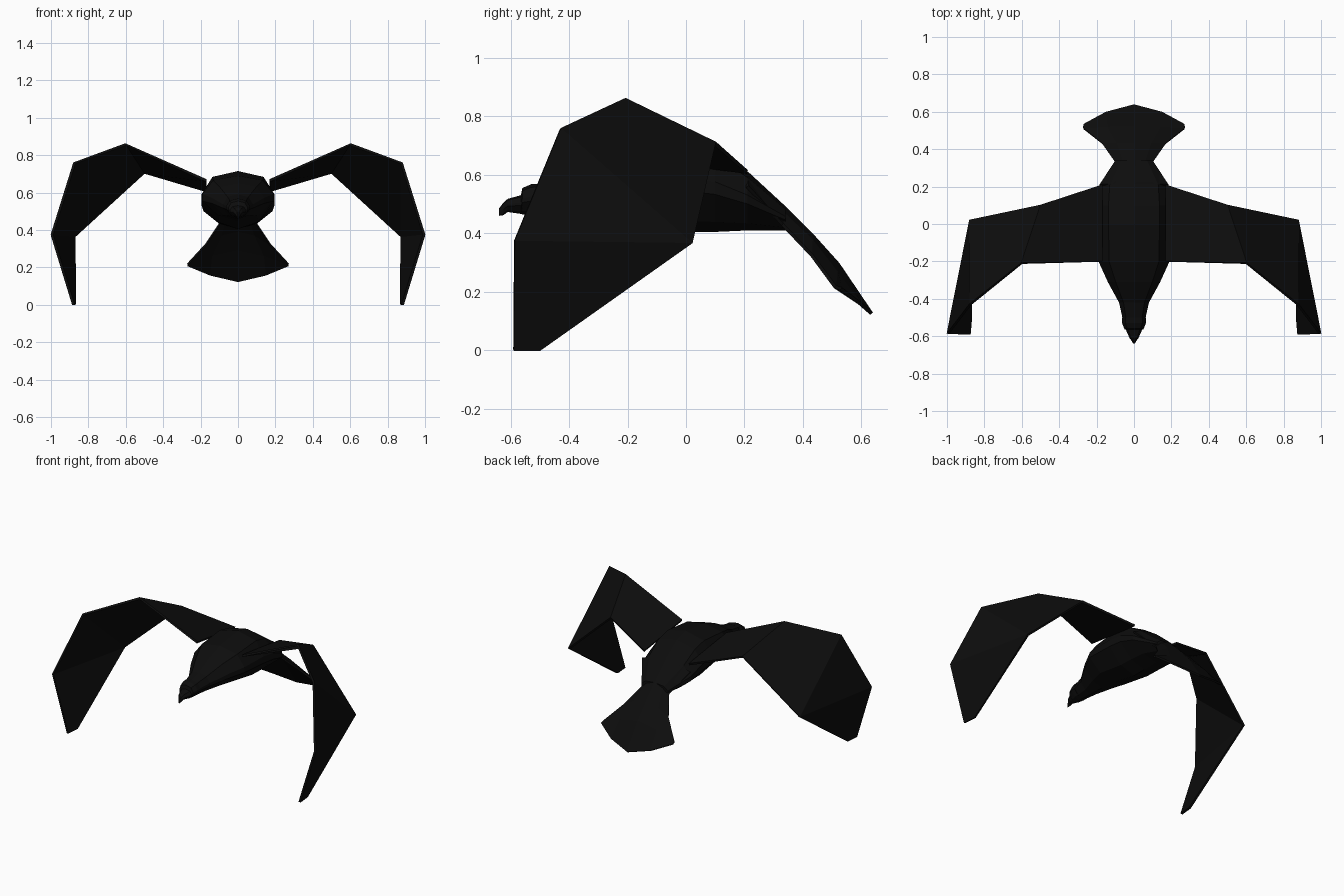
import bpy, bmesh

if "Cube" in bpy.data.objects:
    bpy.data.objects.remove(bpy.data.objects["Cube"])

black = bpy.data.materials.new("feather_black")
black.diffuse_color = (0.004, 0.004, 0.004, 1)
black.use_nodes = True
black.node_tree.nodes["Principled BSDF"].inputs["Base Color"].default_value = black.diffuse_color


def make(name, verts, faces):
    mesh = bpy.data.meshes.new(name)
    mesh.from_pydata(verts, [], faces)
    bm = bmesh.new()
    bm.from_mesh(mesh)
    bmesh.ops.recalc_face_normals(bm, faces=bm.faces)
    bm.to_mesh(mesh)
    bm.free()
    mesh.materials.append(black)
    ob = bpy.data.objects.new(name, mesh)
    bpy.context.collection.objects.link(ob)
    return ob


def loft(name, stations, section):
    """Skin rings along y; each station is (y, top, bottom, half width)."""
    half = section[1:-1]
    ring = section + [(-x, h) for x, h in reversed(half)]
    n = len(ring)
    verts = [(x * w, y, b + h * (t - b)) for y, t, b, w in stations for x, h in ring]
    faces = [(r * n + i, r * n + (i + 1) % n, (r + 1) * n + (i + 1) % n, (r + 1) * n + i)
             for r in range(len(stations) - 1) for i in range(n)]
    faces += [tuple(range(n)), tuple(range(len(verts) - n, len(verts)))]
    return make(name, verts, faces)


def solidify(ob, thickness):
    m = ob.modifiers.new("thickness", 'SOLIDIFY')
    m.thickness = thickness
    m.offset = 0


# Torso: boxy chest tapering to neck and tail root
section = [(0, 1), (.7, .9), (1, .6), (1, .45), (.55, .12), (0, 0)]
loft("body", [(-.50, .57, .462, .062), (-.42, .59, .458, .08), (-.31, .65, .455, .14),
              (-.20, .69, .445, .19), (0, .715, .405, .195), (.10, .69, .405, .195),
              (.21, .612, .41, .185), (.34, .49, .41, .10)], section)

# Head and hooked beak
loft("head", [(-.50, .57, .462, .065), (-.53, .568, .463, .064), (-.56, .555, .465, .052),
              (-.565, .53, .466, .048)], section)
loft("beak", [(-.56, .532, .466, .046), (-.61, .518, .473, .024), (-.625, .505, .462, .012),
              (-.64, .485, .46, .004)], section)

# Drooping wings: leading edge, wrist, tip, then trailing edge
outline = [(.17, -.20, .665), (.60, -.21, .858), (.875, -.43, .758), (.995, -.587, .375),
           (.88, -.59, .0), (.872, -.50, .0), (.875, .02, .365), (.50, .10, .707), (.17, .21, .61)]
panels = [(0, 1, 7, 8), (1, 2, 6, 7), (2, 3, 6), (3, 4, 5, 6)]
for side, label in ((1, "left"), (-1, "right")):
    wing = make(label + "_wing", [(side * x, y, z) for x, y, z in outline], panels)
    solidify(wing, .014)

# Fanned tail, arched across and bending down; rows of centre, middle, edge
rows = [[(0, .21, .605), (.10, .21, .59), (.18, .21, .56)],
        [(0, .34, .485), (.06, .335, .465), (.10, .33, .43)],
        [(0, .43, .395), (.09, .43, .375), (.17, .43, .325)],
        [(0, .52, .295), (.14, .515, .265), (.27, .51, .217)],
        [(0, .635, .125), (.15, .595, .16), (.27, .53, .21)]]
verts = []
for c, m, e in rows:
    flip = lambda p: (-p[0], p[1], p[2])
    verts += [flip(e), flip(m), c, m, e]
faces = [(r * 5 + i, r * 5 + i + 1, r * 5 + i + 6, r * 5 + i + 5)
         for r in range(4) for i in range(4)]
solidify(make("tail", verts, faces), .012)
